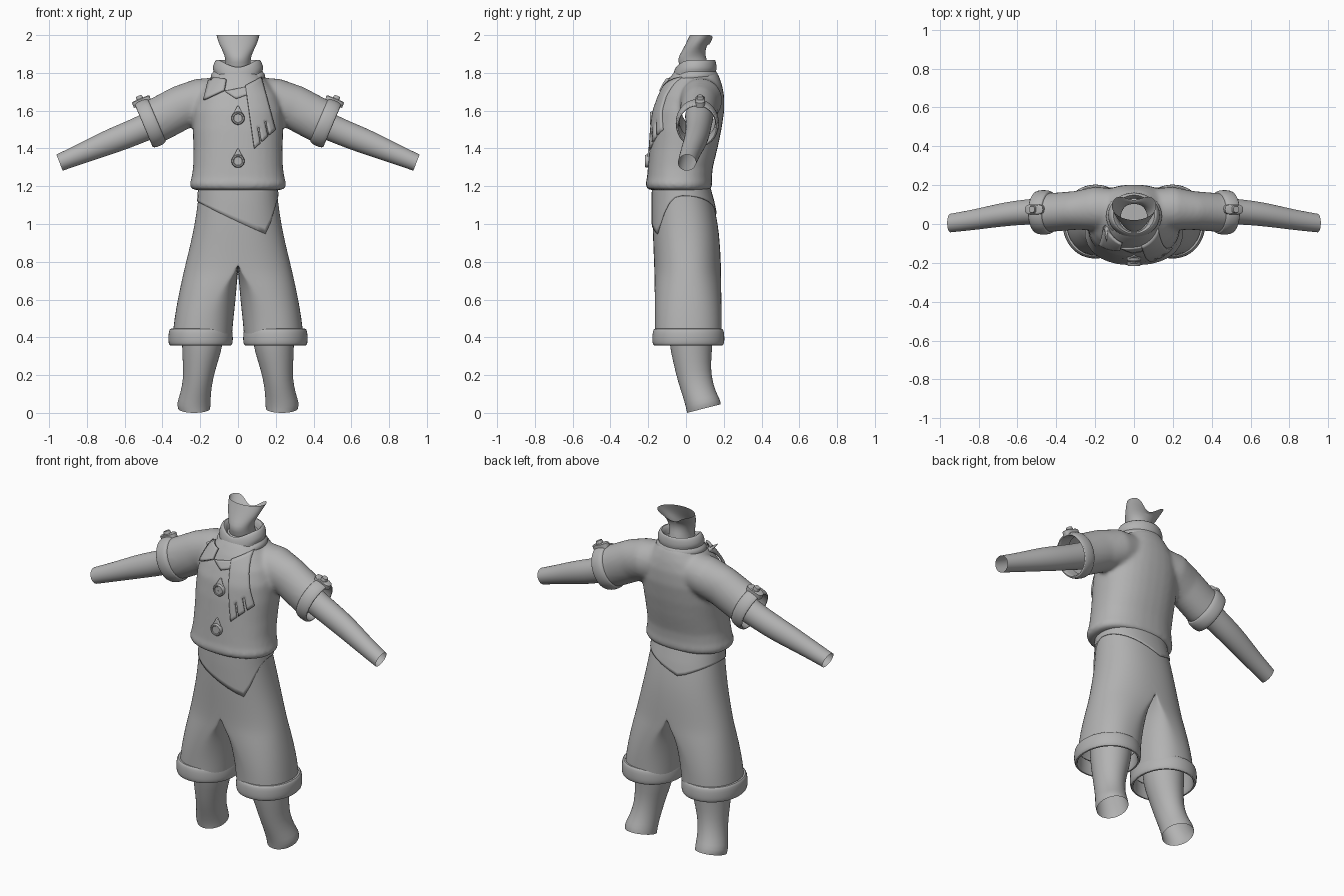
import bpy, bmesh, math
from mathutils import Vector
from mathutils.bvhtree import BVHTree

if "Cube" in bpy.data.objects:
    bpy.data.objects.remove(bpy.data.objects["Cube"])

GREY = bpy.data.materials.new("cloth_grey")
GREY.diffuse_color = (0.45, 0.45, 0.45, 1)
GREY.use_nodes = True
GREY.node_tree.nodes["Principled BSDF"].inputs["Base Color"].default_value = GREY.diffuse_color
N = 32


def finish(name, bm, mirror=False, subsurf=0, solid=0.0, angle=50):
    bmesh.ops.recalc_face_normals(bm, faces=bm.faces)
    me = bpy.data.meshes.new(name)
    bm.to_mesh(me)
    bm.free()
    me.materials.append(GREY)
    ob = bpy.data.objects.new(name, me)
    bpy.context.collection.objects.link(ob)
    bpy.ops.object.select_all(action='DESELECT')
    bpy.context.view_layer.objects.active = ob
    ob.select_set(True)
    bpy.ops.object.shade_smooth_by_angle(angle=math.radians(angle))
    if mirror:
        ob.modifiers.new("mirror", 'MIRROR')
    if solid:
        ob.modifiers.new("solid", 'SOLIDIFY').thickness = solid
    if subsurf:
        ob.modifiers.new("subsurf", 'SUBSURF').levels = subsurf
        ob.modifiers["subsurf"].render_levels = subsurf
    return ob


def power(v, n):
    return math.copysign(abs(v) ** (2 / n), v)


def oval(c, u, v, n=2.0):
    """Closed ring of points around centre c with half-axes u and v."""
    ts = [2 * math.pi * i / N for i in range(N)]
    return [Vector(c) + Vector(u) * power(math.cos(t), n) + Vector(v) * power(math.sin(t), n) for t in ts]


def level(z, x, front, back, n=2.0):
    return oval((0, (front + back) / 2, z), (x, 0, 0), (0, (back - front) / 2, 0), n)


def loft(bm, rings, cap=False):
    rows = [[bm.verts.new(p) for p in r] for r in rings]
    for a, b in zip(rows, rows[1:]):
        for i in range(N):
            j = (i + 1) % N
            bm.faces.new((a[i], a[j], b[j], b[i]))
    if cap:
        bm.faces.new(rows[0])
        bm.faces.new(rows[-1])


def tube(name, rings, **kw):
    bm = bmesh.new()
    loft(bm, rings)
    return finish(name, bm, **kw)


def limb_ring(x, y, z, r, ry, d):
    """Ring square to direction d in the xz plane."""
    return oval((x, y, z), (-d[1] * r, 0, d[0] * r), (0, ry, 0))


# jacket: body and both sleeves fused into one smooth skin
bm = bmesh.new()
loft(bm, [level(*r, 2.3) for r in [
    (1.18, .235, -.195, .122), (1.192, .252, -.211, .137), (1.215, .256, -.215, .14),
    (1.24, .247, -.207, .137), (1.3, .238, -.202, .142), (1.4, .236, -.193, .167),
    (1.5, .24, -.183, .188), (1.6, .238, -.168, .203), (1.68, .215, -.138, .202),
    (1.74, .17, -.108, .19), (1.79, .125, -.075, .172), (1.83, .09, -.04, .14)]], True)
for s in (1, -1):
    loft(bm, [limb_ring(s * x, y, z, r, ry, (s * dx, dz)) for x, y, z, r, ry, dx, dz in [
        (.08, .075, 1.67, .11, .105, .99, -.15), (.2, .08, 1.655, .116, .112, .97, -.22),
        (.3, .07, 1.617, .118, .1, .92, -.39), (.42, .06, 1.553, .118, .1, .92, -.39),
        (.54, .06, 1.505, .114, .1, .92, -.39)]], True)
jacket = finish("jacket", bm, angle=180)
rm = jacket.modifiers.new("fuse", 'REMESH')
rm.mode, rm.voxel_size, rm.use_smooth_shade = 'VOXEL', .012, True
sm = jacket.modifiers.new("relax", 'SMOOTH')
sm.factor, sm.iterations = .5, 8
for m in ("fuse", "relax"):
    bpy.ops.object.modifier_apply(modifier=m)
# open the sleeve ends inside the cuffs
bm = bmesh.new()
bm.from_mesh(jacket.data)
for s in (1, -1):
    bmesh.ops.bisect_plane(bm, geom=bm.verts[:] + bm.edges[:] + bm.faces[:], plane_co=(s * .47, 0, 1.535),
                           plane_no=(s * .92, 0, -.39), clear_outer=True)
tree = BVHTree.FromBMesh(bm)
bm.to_mesh(jacket.data)
bm.free()

# sleeve cuffs: rolled bands along the sleeve axis
D = (.92, -.39)
tube("sleeve_cuff", [limb_ring(.43 + D[0] * s, .06, 1.548 + D[1] * s, r, r * .88, D) for s, r in [
    (-.002, .112), (0, .124), (.02, .131), (.055, .131), (.074, .125), (.077, .116), (.065, .108), (.0, .108)]],
    mirror=True, subsurf=1)
# strap and stud on top of each cuff
up = Vector((.39, 0, .92))
ax = Vector((.92, 0, -.39))
base = Vector((.43, .075, 1.548)) + up * .128
bm = bmesh.new()
for s0, s1, w, h in ((-.015, .085, .026, .013), (.02, .055, .018, .03)):
    loft(bm, [oval(base + ax * (s0 + s1) / 2 + up * k, ax * (s1 - s0) / 2 * f, (0, w * f, 0), 3)
              for k, f in ((-.02, 1), (h * .7, 1), (h, .85))], True)
finish("cuff_strap", bm, mirror=True, angle=40)

# bare arms, legs and neck
tube("arm", [limb_ring(x, y, z, r, ry, (.93, -.37)) for x, y, z, r, ry in [
    (.36, .07, 1.57, .08, .075), (.5, .066, 1.507, .07, .066), (.6, .058, 1.465, .069, .064),
    (.7, .045, 1.427, .065, .06), (.82, .022, 1.376, .054, .053), (.945, .005, 1.325, .046, .048)]],
    mirror=True, subsurf=1)
tube("leg", [oval((x, y, z), (rx, 0, 0), (0, ry, t)) for x, y, z, rx, ry, t in [
    (.185, .025, .5, .118, .12, 0), (.187, .026, .36, .109, .115, 0), (.2, .032, .27, .093, .1, 0),
    (.211, .045, .18, .078, .09, .01), (.225, .07, .1, .081, .086, .015),
    (.235, .09, .05, .09, .09, .022), (.232, .095, .023, .085, .09, .023)]], mirror=True, subsurf=1)
neck = [level(*r) for r in [(1.74, .075, -.01, .13), (1.84, .068, -.035, .12), (1.875, .066, -.045, .108),
                            (1.91, .078, -.025, .1), (1.95, .1, -.003, .112), (2.0, .115, .02, .168)]]
for i, p in enumerate(neck[-1]):
    dip = max(0, math.sin(2 * math.pi * i / N)) ** 6
    p.z -= .05 * dip
    p.y -= .045 * dip
tube("neck", neck, subsurf=1)

# scarf wrap: two folds that sag to a point at the front
scarf = []
for z, x, f, b, sag in [(1.8, .075, -.03, .125, .02), (1.855, .09, -.045, .138, .03), (1.873, .108, -.05, .15, .04),
                        (1.868, .12, -.06, .157, .045), (1.835, .135, -.07, .163, .05), (1.815, .133, -.072, .162, .06),
                        (1.808, .128, -.072, .158, .065), (1.802, .138, -.082, .166, .065), (1.785, .146, -.09, .172, .07),
                        (1.768, .143, -.092, .17, .07), (1.762, .125, -.08, .155, .06)]:
    ring = level(z, x, f, b)
    for i, p in enumerate(ring):
        p.z -= sag * max(0, -math.sin(2 * math.pi * i / N)) ** 3
    scarf.append(ring)
tube("scarf_wrap", scarf, subsurf=1)


def patch(name, corners, nu, nv, lift, thick, slits=()):
    """Four-cornered cloth plate laid on the jacket front; corners run top left, top right, bottom right, bottom left."""
    a, b, c, d = [Vector(k) for k in corners]
    bm, grid = bmesh.new(), []
    for j in range(nv + 1):
        row = []
        for i in range(nu + 1):
            p = a.lerp(b, i / nu).lerp(d.lerp(c, i / nu), j / nv)
            hit = tree.ray_cast(Vector((p.x, -1, p.y)), Vector((0, 1, 0)))[0]
            row.append(bm.verts.new((p.x, (hit.y if hit else -.08) - lift, p.y)))
        grid.append(row)
    for j in range(nv):
        for i in range(nu):
            if not (i in slits and j >= nv * .75):
                bm.faces.new((grid[j][i], grid[j + 1][i], grid[j + 1][i + 1], grid[j][i + 1]))
    return finish(name, bm, solid=thick, angle=35)


# scarf tail with slit fringe, and jacket collar points
patch("scarf_tail", [(.04, 1.735), (.125, 1.78), (.2, 1.5), (.088, 1.4)], 11, 16, .014, .02, (3, 7))
patch("collar_left", [(-.145, 1.775), (-.06, 1.76), (-.07, 1.705), (-.177, 1.655)], 6, 8, .01, .014)
patch("collar_right", [(-.07, 1.705), (.06, 1.73), (.06, 1.69), (-.01, 1.665)], 6, 4, .008, .012)

# buttons with a pointed loop above each
for z in (1.56, 1.333):
    patch("button_loop", [(-.003, z + .066), (.003, z + .066), (.028, z + .018), (-.028, z + .018)], 4, 4, .008, .012)
    y = tree.ray_cast(Vector((0, -1, z)), Vector((0, 1, 0)))[0].y
    tube("button", [oval((0, y + dy, z), (r, 0, 0), (0, 0, r)) for dy, r in [
        (.01, .035), (-.012, .035), (-.018, .031), (-.018, .025), (-.014, .022), (-.014, .001)]], angle=40)

# shorts: one half, open below, mirrored: z, outer x, seam x, inner x, front y, back y
SHORTS = [(1.21, .205, 0, 0, -.175, .12), (1.12, .212, 0, 0, -.178, .145), (1.0, .23, 0, 0, -.178, .17),
          (.9, .251, 0, 0, -.174, .18), (.8, .276, 0, 0, -.17, .185), (.74, .29, .02, 0, -.168, .186),
          (.69, .301, .07, .006, -.167, .187), (.6, .32, .13, .012, -.166, .188), (.5, .337, .175, .024, -.165, .19),
          (.4, .348, .187, .032, -.165, .19)]


def half_ring(z, xo, xm, xi, f, b):
    ring = []
    for i in range(N):
        t = 2 * math.pi * i / N
        c, s = power(math.cos(t), 2.25), power(math.sin(t), 2.25)
        ring.append(Vector((xm + (xo - xm if c > 0 else xm - xi) * c, (f + b) / 2 + (b - f) / 2 * s, z)))
    return ring


bm = bmesh.new()
loft(bm, [half_ring(*r) for r in SHORTS])
flat = [f for f in bm.faces if all(v.co.x < 1e-4 for v in f.verts)]
bmesh.ops.delete(bm, geom=flat, context='FACES')
finish("shorts", bm, mirror=True, subsurf=1, angle=180)

# rolled hems
tube("shorts_hem", [oval((.198, .0125, z), (r, 0, 0), (0, r + .02, 0), 2.1) for z, r in [
    (.445, .15), (.447, .161), (.435, .169), (.4, .172), (.37, .171), (.357, .165), (.355, .155), (.37, .148), (.44, .147)]],
    mirror=True, subsurf=1)


def section(z):
    """Waist half width, front and back at height z."""
    for p, q in zip(SHORTS, SHORTS[1:]):
        if p[0] >= z >= q[0]:
            k = (p[0] - z) / (p[0] - q[0])
            return [p[i] + (q[i] - p[i]) * k for i in (1, 4, 5)]


def hem(x, front):
    """Height of the pointed shirt hem."""
    tip, zt, zl, zr = (.14, .945, 1.12, 1.15) if front else (-.06, 1.05, 1.12, 1.15)
    k = (x + .225) / (tip + .225) if x < tip else (.225 - x) / (.225 - tip)
    return (zl if x < tip else zr) * (1 - k) + zt * k


# pointed shirt tail between jacket and shorts
rows = []
for j in range(9):
    row = []
    for i in range(N):
        t = 2 * math.pi * i / N
        c, s = power(math.cos(t), 2.25), power(math.sin(t), 2.25)
        z = 1.2 + (hem(c * .225, s < 0) - 1.2) * j / 8
        x, f, b = section(z)
        row.append(Vector(((x + .005) * c, (f + b) / 2 + ((b - f) / 2 + .005) * s, z)))
    rows.append(row)
tube("shirt_tail", rows, solid=.008)
